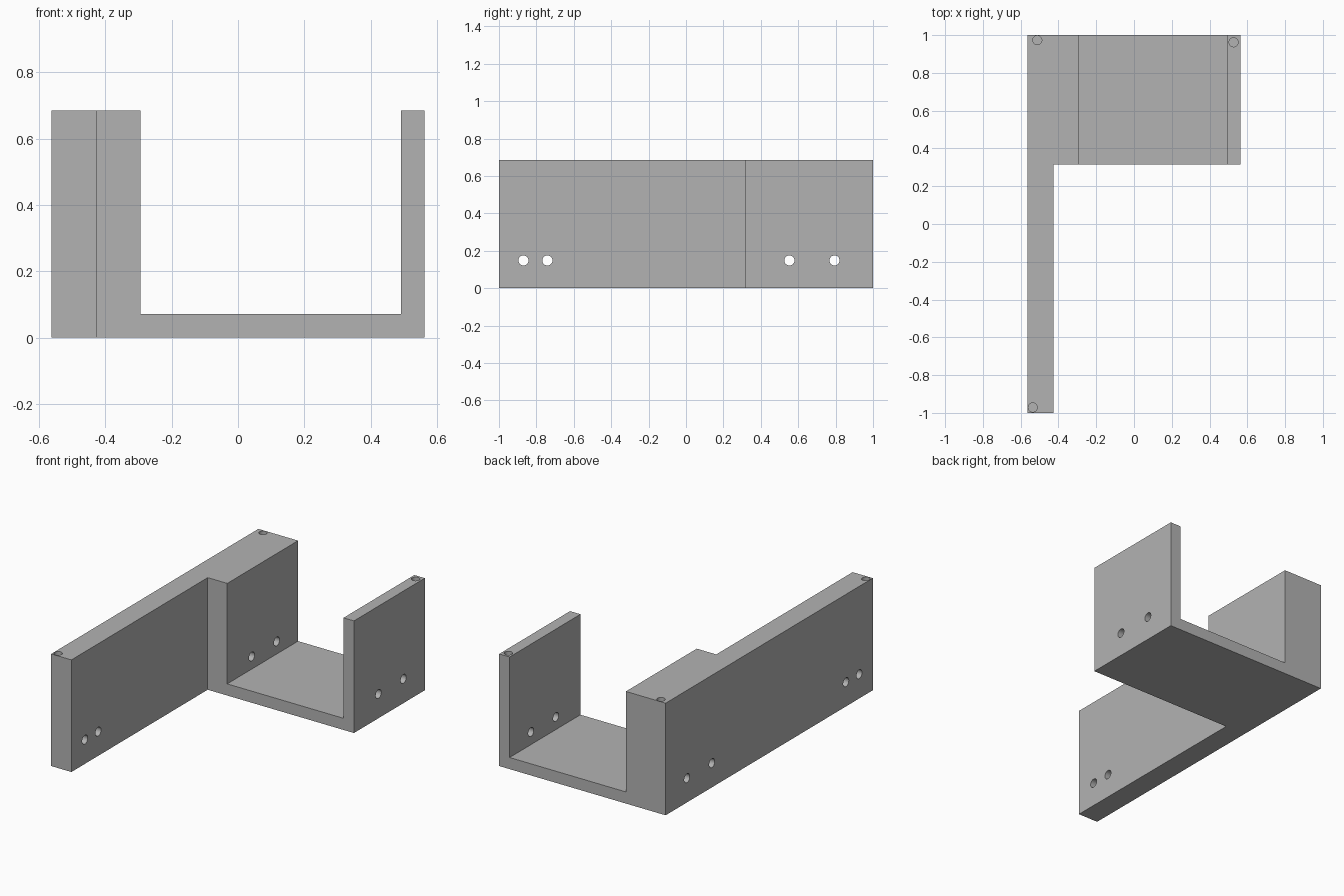
import bpy, bmesh, math
from mathutils import Vector

old = bpy.data.objects.get("Cube")
if old:
    bpy.data.objects.remove(old, do_unlink=True)

# Plain grey material
grey = bpy.data.materials.new("grey")
grey.use_nodes = True
colour = (0.45, 0.45, 0.45, 1)
grey.diffuse_color = colour
grey.node_tree.nodes["Principled BSDF"].inputs["Base Color"].default_value = colour

# Main dimensions
half_w, half_l, height = 0.5625, 1.0, 0.685
rail_x, rib_x, wall_x = -0.426, -0.294, 0.492
floor_z, step_y = 0.071, 0.316


def extrude(bm, faces, offset):
    result = bmesh.ops.extrude_face_region(bm, geom=faces)
    verts = [v for v in result["geom"] if isinstance(v, bmesh.types.BMVert)]
    bmesh.ops.translate(bm, verts=verts, vec=offset)


# Channel cross-section: rail strip plus the U beside it
bm = bmesh.new()
points = [(-half_w, 0), (rail_x, 0), (rail_x, height), (-half_w, height),
          (half_w, 0), (half_w, height), (wall_x, height),
          (wall_x, floor_z), (rib_x, floor_z), (rib_x, height)]
v = [bm.verts.new((x, step_y, z)) for x, z in points]
rail = bm.faces.new(v[:4])
channel = bm.faces.new([v[1]] + v[4:] + [v[2]])

# Extrude the channel backwards, then the rail forwards
extrude(bm, [rail, channel], Vector((0, half_l - step_y, 0)))
front_rail = [f for f in bm.faces
              if all(abs(w.co.y - step_y) < 1e-4 and w.co.x < rail_x + 1e-4
                     for w in f.verts)]
extrude(bm, front_rail, Vector((0, -half_l - step_y, 0)))
bmesh.ops.recalc_face_normals(bm, faces=bm.faces)
bmesh.ops.dissolve_limit(bm, angle_limit=0.01, verts=bm.verts, edges=bm.edges)

mesh = bpy.data.meshes.new("bracket")
bm.to_mesh(mesh)
bm.free()
mesh.materials.append(grey)
bracket = bpy.data.objects.new("bracket", mesh)
bpy.context.collection.objects.link(bracket)
bpy.context.view_layer.objects.active = bracket


def drill(location, radius, depth, rotation=(0, 0, 0)):
    bpy.ops.mesh.primitive_cylinder_add(vertices=32, radius=radius, depth=depth,
                                        location=location, rotation=rotation)
    cutter = bpy.context.object
    cutter.name = "hole_cutter"
    cutter.hide_render = True
    cutter.data.materials.append(grey)
    bpy.context.view_layer.objects.active = bracket
    mod = bracket.modifiers.new("hole", "BOOLEAN")
    mod.operation = "DIFFERENCE"
    mod.solver = "EXACT"
    mod.object = cutter
    bpy.ops.object.modifier_apply(modifier=mod.name)
    bpy.data.objects.remove(cutter, do_unlink=True)


# Screw holes through the side walls
for y in (-0.869, -0.741, 0.553, 0.794):
    drill((0, y, 0.148), 0.027, 2, (0, math.pi / 2, 0))

# Blind screw holes in the top edges
for x, y in ((-0.512, 0.973), (0.527, 0.962), (-0.536, -0.971)):
    drill((x, y, height), 0.024, 0.5)

# Smooth hole walls, sharp edges
bpy.ops.object.select_all(action="DESELECT")
bracket.select_set(True)
bpy.ops.object.shade_smooth_by_angle(angle=math.radians(30))
